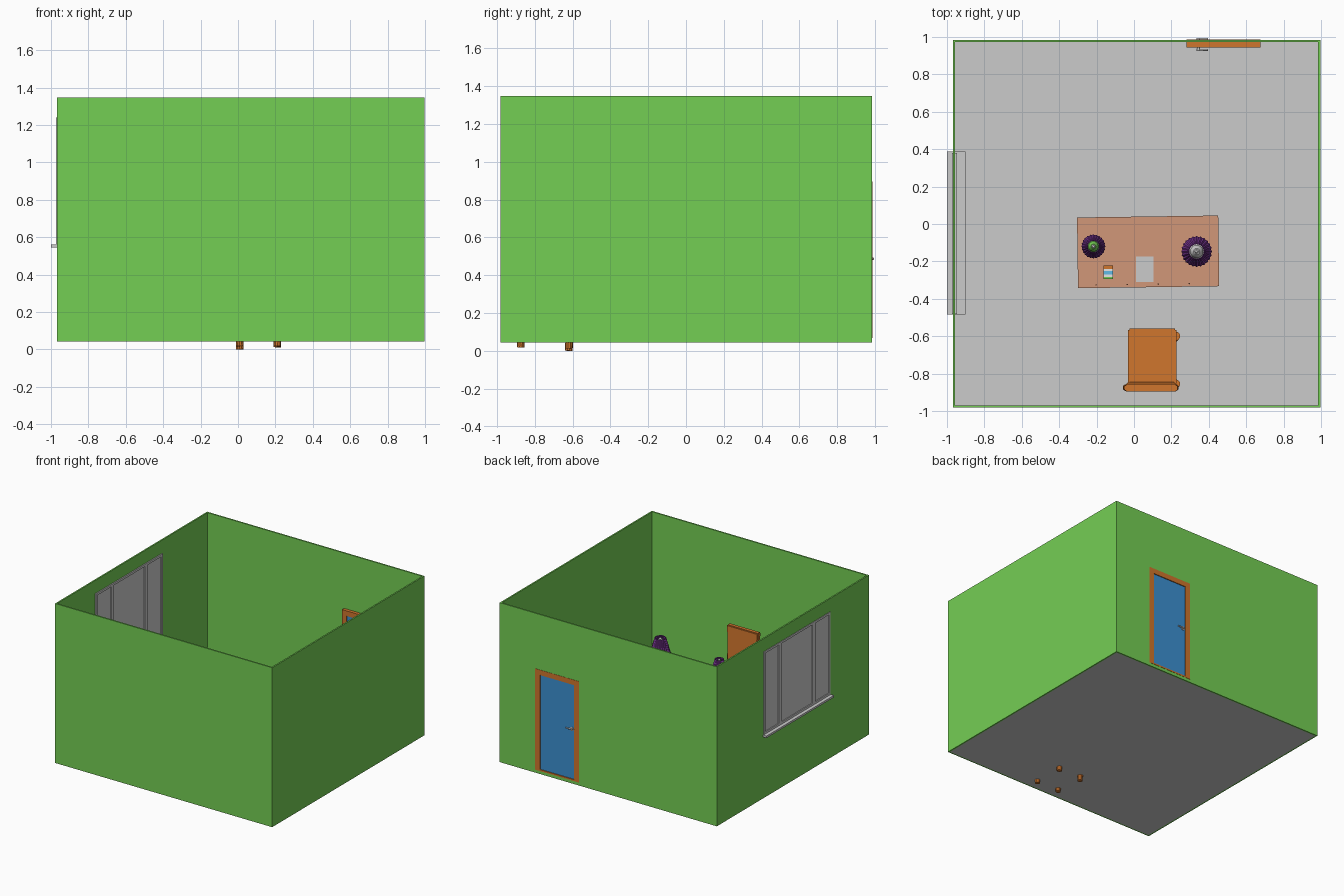
import bpy, bmesh, math
from mathutils import Matrix, Vector

if "Cube" in bpy.data.objects:
    bpy.data.objects.remove(bpy.data.objects["Cube"])


def mat(name, r, g, b):
    m = bpy.data.materials.new(name)
    m.diffuse_color = (r, g, b, 1)
    m.use_nodes = True
    m.node_tree.nodes["Principled BSDF"].inputs["Base Color"].default_value = m.diffuse_color
    return m


GREEN = mat("wall green", .175, .62, .088)
GREY = mat("light grey", .6, .6, .6)
ORANGE = mat("orange wood", .63, .18, .026)
TABLE = mat("pale wood", .64, .31, .19)
BLUE = mat("door blue", .045, .28, .64)
PURPLE = mat("shade purple", .21, .04, .32)
WHITE = mat("white", .85, .85, .85)
DARK = mat("dark brown", .06, .025, .012)
CYAN = mat("sky blue", .12, .5, .8)


def new_obj(name, bm, m):
    bmesh.ops.recalc_face_normals(bm, faces=bm.faces)
    me = bpy.data.meshes.new(name)
    bm.to_mesh(me)
    bm.free()
    o = bpy.data.objects.new(name, me)
    bpy.context.collection.objects.link(o)
    me.materials.append(m)
    return o


def box(name, x0, x1, y0, y1, z0, z1, m, bevel=0):
    bm = bmesh.new()
    bmesh.ops.create_cube(bm, size=1)
    for v in bm.verts:
        v.co = Vector((x0 + (v.co.x + .5) * (x1 - x0), y0 + (v.co.y + .5) * (y1 - y0),
                       z0 + (v.co.z + .5) * (z1 - z0)))
    if bevel:
        bmesh.ops.bevel(bm, geom=bm.edges[:], offset=bevel, segments=2, affect='EDGES')
    return new_obj(name, bm, m)


def lathe(name, x, y, prof, m, seg=24, pleat=0, smooth=True):
    """Revolve (radius, z) points; pleat pulls in every second column."""
    bm = bmesh.new()
    rings = []
    for r, z in prof:
        ring = []
        for i in range(seg):
            a = 2 * math.pi * i / seg
            rr = r * (1 - pleat * (i % 2))
            ring.append(bm.verts.new((x + rr * math.cos(a), y + rr * math.sin(a), z)))
        rings.append(ring)
    for a, b in zip(rings, rings[1:]):
        for i in range(seg):
            j = (i + 1) % seg
            bm.faces.new((a[i], a[j], b[j], b[i]))
    if not pleat:
        bm.faces.new(rings[0])
        bm.faces.new(rings[-1])
    o = new_obj(name, bm, m)
    if smooth:
        for p in o.data.polygons:
            p.use_smooth = len(p.vertices) == 4
    return o


def rod(name, a, b, r0, r1, m, seg=12):
    a, b = Vector(a), Vector(b)
    bm = bmesh.new()
    bmesh.ops.create_cone(bm, cap_ends=True, segments=seg, radius1=r0, radius2=r1,
                          depth=(b - a).length)
    q = (b - a).to_track_quat('Z', 'Y').to_matrix().to_4x4()
    bmesh.ops.transform(bm, matrix=Matrix.Translation((a + b) / 2) @ q, verts=bm.verts)
    return new_obj(name, bm, m)


def turn(objs, angle, pivot):
    c = Matrix.Translation(pivot)
    for o in objs:
        o.data.transform(c @ Matrix.Rotation(math.radians(angle), 4, 'Z') @ c.inverted())


# Room shell
X0, X1, Y0, Y1, Z0, Z1, T = -.968, .997, -.982, .984, .043, 1.347, .012
box("floor", X0 + T, X1 - T, Y0 + T, Y1 - T, Z0, Z0 + .006, GREY)
box("front_wall", X0, X1, Y0, Y0 + T, Z0, Z1, GREEN)
box("right_wall", X1 - T, X1, Y0 + T, Y1 - T, Z0, Z1, GREEN)


def wall_with_hole(name, axis, u0, u1, h0, h1, hz0, hz1, w0, w1):
    """Wall along an axis with one rectangular opening."""
    us, zs = [u0, h0, h1, u1], [Z0, hz0, hz1, Z1]
    bm = bmesh.new()
    grid = {}
    for i, u in enumerate(us):
        for k, z in enumerate(zs):
            grid[i, k] = bm.verts.new((u, w0, z) if axis == 'x' else (w0, u, z))
    faces = [bm.faces.new((grid[i, k], grid[i + 1, k], grid[i + 1, k + 1], grid[i, k + 1]))
             for i in range(3) for k in range(3) if (i, k) != (1, 1)]
    ext = bmesh.ops.extrude_face_region(bm, geom=faces, use_keep_orig=True)["geom"]
    d = (0, w1 - w0, 0) if axis == 'x' else (w1 - w0, 0, 0)
    bmesh.ops.translate(bm, vec=d, verts=[g for g in ext if isinstance(g, bmesh.types.BMVert)])
    return new_obj(name, bm, GREEN)


DX0, DX1, DZ0, DZ1 = .28, .675, .068, .895
WY0, WY1, WZ0, WZ1 = -.48, .38, .562, 1.24
wall_with_hole("back_wall", 'x', X0, X1, DX0, DX1, DZ0, DZ1, Y1, Y1 - T)
wall_with_hole("left_wall", 'y', Y0 + T, Y1 - T, WY0, WY1, WZ0, WZ1, X0, X0 + T)

# Door with frame and lever handles
F = .042
for n, a, b in (("left", DX0, DX0 + F), ("right", DX1 - F, DX1)):
    box("door_frame_" + n, a, b, .945, .986, DZ0, DZ1, ORANGE)
box("door_frame_top", DX0 + F, DX1 - F, .945, .986, DZ1 - F, DZ1, ORANGE)
box("door_frame_bottom", DX0 + F, DX1 - F, .945, .986, DZ0, DZ0 + .012, ORANGE)
box("door_panel", DX0 + F, DX1 - F, .952, .979, DZ0 + .012, DZ1 - F, BLUE)
rod("handle_spindle", (.345, .93, .487), (.345, .99, .487), .007, .007, GREY)
for n, y in (("inside", .931), ("outside", .989)):
    rod("handle_lever_" + n, (.335, y, .487), (.395, y, .487), .006, .005, GREY)
for n, y in (("inside", .950), ("outside", .981)):
    rod("handle_plate_" + n, (.345, y - .003, .487), (.345, y + .003, .487), .016, .016, GREY)

# Window: outer frame, three sashes, sill
FX0, FX1 = -.972, -.947
for i, (a, b) in enumerate(((WY0, -.265), (-.265, .168), (.168, WY1))):
    s = .018
    box(f"window_stile_a_{i}", FX0, FX1, a, a + s, WZ0, WZ1, GREY)
    box(f"window_stile_b_{i}", FX0, FX1, b - s, b, WZ0, WZ1, GREY)
    box(f"window_rail_top_{i}", FX0, FX1, a + s, b - s, WZ1 - s, WZ1, GREY)
    box(f"window_rail_low_{i}", FX0, FX1, a + s, b - s, WZ0, WZ0 + s, GREY)
    box(f"window_pane_{i}", -.965, -.957, a + s, b - s, WZ0 + s, WZ1 - s, GREY)
box("window_sill", -1.0, -.902, -.485, .387, .546, .562, GREY)

# Table with apron, drawers and legs
TZ = .46
parts = [box("table_top", -.302, .453, -.338, .04, TZ - .025, TZ, TABLE)]
for y, n in ((-.315, "front"), (.0, "back")):
    parts.append(box("table_apron_" + n, -.27, .42, y, y + .015, TZ - .1, TZ - .025, TABLE))
for x, n in ((-.275, "left"), (.41, "right")):
    parts.append(box("table_apron_" + n, x, x + .015, -.31, .01, TZ - .1, TZ - .025, TABLE))
for x in (-.285, .395):
    for y in (-.322, -.017):
        parts.append(box("table_leg", x, x + .04, y, y + .04, .049, TZ - .025, TABLE))
for i in range(4):
    x = -.205 + i * .166
    parts.append(rod("table_peg", (x, -.322, TZ - .01), (x, -.322, TZ + .002), .004, .004, DARK, 8))
turn(parts, .8, (.075, -.15, 0))

# Paper and small striped booklet on the table
box("paper", .01, .105, -.31, -.175, TZ, TZ + .004, GREY)
y = -.295
for n, h, m in (("green", .012, GREEN), ("white", .014, WHITE), ("blue", .018, CYAN),
                ("pale", .01, WHITE), ("wood", .018, ORANGE)):
    box("booklet_" + n, -.162, -.113, y, y + h, TZ, TZ + .012, m)
    y += h


# Two lamps with pleated shades
def lamp(name, x, y, r, top, h, base):
    lathe(name + "_base", x, y, [(r * .6, TZ), (r * .6, TZ + .012), (r * .25, TZ + .03),
                                 (r * .42, TZ + .08), (r * .36, TZ + .13), (r * .14, TZ + .17),
                                 (r * .14, top - h * .6)], base)
    lathe(name + "_bulb", x, y, [(r * .14, top - h * .6), (r * .42, top - h * .4),
                                 (r * .42, top - h * .25), (r * .2, top - h * .1)], base)
    lathe(name + "_finial", x, y, [(.006, top - h * .1), (.011, top - h * .05), (.005, top)],
          WHITE if base is GREY else GREY, 12)
    s = lathe(name + "_shade", x, y, [(r, top - h), (r * .8, top - h * .6), (r * .52, top)],
              PURPLE, 48, .07, False)
    sol = s.modifiers.new("thickness", 'SOLIDIFY')
    sol.thickness = .003


lamp("large_lamp", .335, -.147, .083, .807, .14, GREY)
lamp("small_lamp", -.217, -.12, .065, .79, .11, GREEN)

# Chair: seat, legs, solid leaning back
SZ = .34
box("chair_seat", -.033, .228, -.86, -.56, SZ - .035, SZ, ORANGE, .008)
for x in (.01, .21):
    dx = .012 if x < .1 else -.012
    rod("chair_front_leg", (x, -.62, 0 if x < .1 else .012), (x - dx, -.6, SZ - .03), .02, .025, ORANGE, 10)
    rod("chair_back_leg", (x, -.875, .018), (x - dx, -.855, SZ - .02), .02, .025, ORANGE, 10)
back = box("chair_back", -.05, .232, -.885, -.845, SZ - .03, .668, ORANGE, .006)
for v in back.data.vertices:
    t = (v.co.z - SZ) / (.668 - SZ)
    v.co.y -= .012 * t
    v.co.x = .095 + (v.co.x - .095) * (.9 + .1 * t)
for x in (-.043, .222):
    rod("chair_back_knob", (x, -.875, SZ - .03), (x, -.875, SZ + .12), .018, .014, ORANGE, 10)
